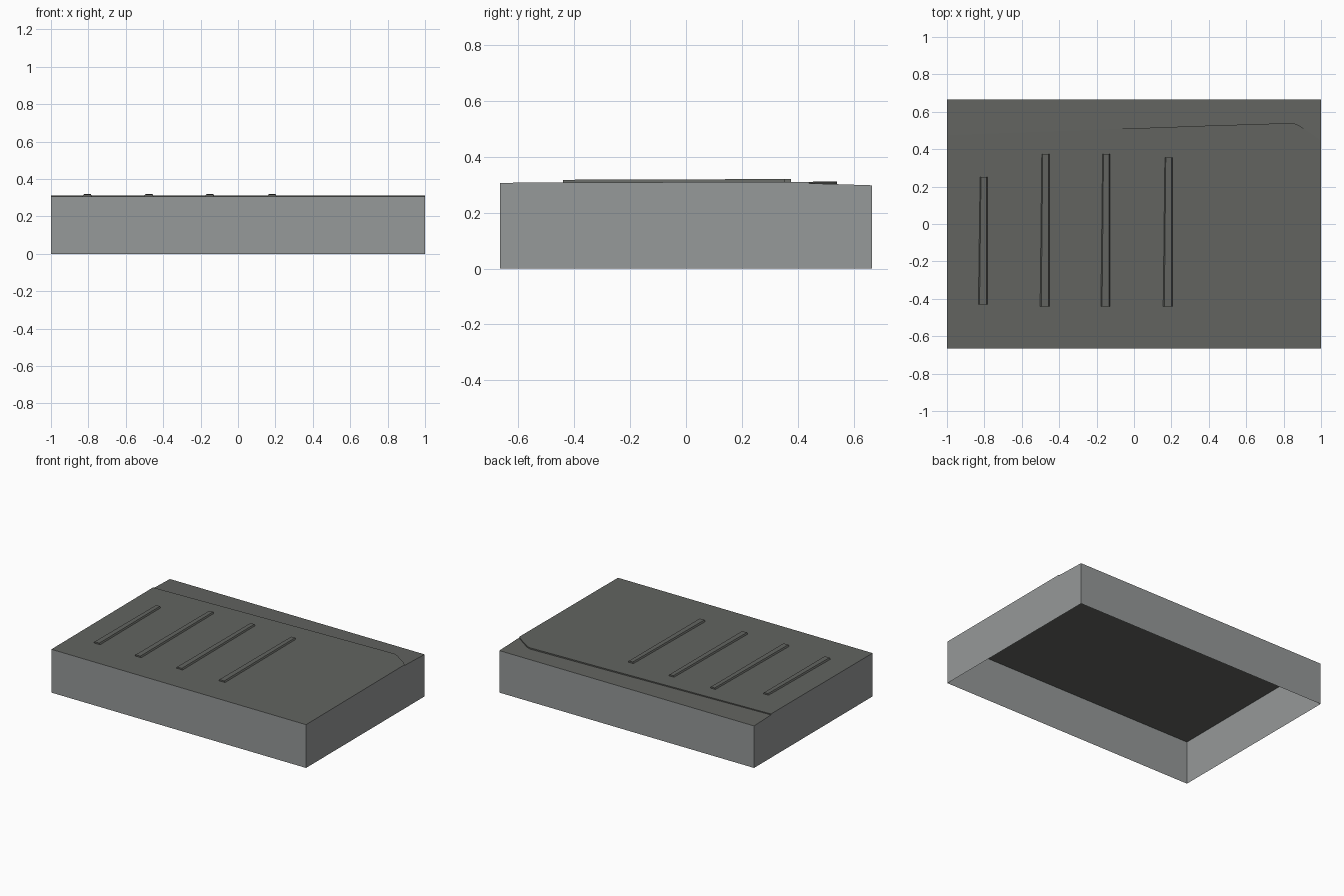
import bpy
import bmesh

if "Cube" in bpy.data.objects:
    bpy.data.objects.remove(bpy.data.objects["Cube"])


def material(name, rgb):
    m = bpy.data.materials.new(name)
    m.diffuse_color = (*rgb, 1)
    m.use_nodes = True
    m.node_tree.nodes["Principled BSDF"].inputs["Base Color"].default_value = m.diffuse_color
    return m


WALL = material("light grey", (0.305, 0.319, 0.319))
DECK = material("dark grey", (0.122, 0.127, 0.117))
HX, HY = 1.0, 0.665


def deck_z(y):
    # main deck rises very slightly towards the back
    return 0.307 + 0.004 * (y + HY) / 1.2


def strip_z(y):
    # back strip falls away gently
    return 0.304 - 0.006 * (y - 0.475) / 0.19


def build(name, faces, mat):
    """Make an object from a list of polygons, welding shared corners."""
    bm = bmesh.new()
    for pts in faces:
        bm.faces.new([bm.verts.new(p) for p in pts])
    bmesh.ops.remove_doubles(bm, verts=bm.verts, dist=0.0001)
    mesh = bpy.data.meshes.new(name)
    bm.to_mesh(mesh)
    bm.free()
    mesh.materials.append(mat)
    ob = bpy.data.objects.new(name, mesh)
    bpy.context.collection.objects.link(ob)
    return ob


# line where the deck steps down to the back strip, left to right
step = [(-HX, 0.475), (0.37, 0.525), (0.85, 0.54), (0.88, 0.528),
        (0.98, 0.46), (HX, 0.44)]
upper = [(x, y, deck_z(y)) for x, y in step]
lower = [(x, y, strip_z(y)) for x, y in step]
front_z, back_z = deck_z(-HY), strip_z(HY)

# outer walls, open underneath
left = [(-HX, HY, 0), (-HX, -HY, 0), (-HX, -HY, front_z), upper[0], lower[0],
        (-HX, HY, back_z)]
right = [(HX, -HY, 0), (HX, HY, 0), (HX, HY, back_z), lower[-1], upper[-1],
         (HX, -HY, front_z)]
front = [(-HX, -HY, 0), (HX, -HY, 0), (HX, -HY, front_z), (-HX, -HY, front_z)]
back = [(HX, HY, 0), (-HX, HY, 0), (-HX, HY, back_z), (HX, HY, back_z)]
build("walls", [left, right, front, back], WALL)

# top surface: deck, step and back strip
deck = [(-HX, -HY, front_z), (HX, -HY, front_z)] + upper[::-1]
strip = lower + [(HX, HY, back_z), (-HX, HY, back_z)]
risers = [[upper[i], upper[i + 1], lower[i + 1], lower[i]][::-1]
          for i in range(len(step) - 1)]
build("top_surface", [deck, strip] + risers, DECK)


def ridge(name, x, y0, y1):
    """Low bar with sloped sides, narrowing a little towards the back."""
    def ring(y, w, shift, top):
        z = deck_z(y)
        c = x + shift
        return [(c - w, y, z), (c + w, y, z),
                (c + w * 0.75, y, z + top), (c - w * 0.75, y, z + top)]
    a, b = ring(y0, 0.025, -0.002, 0.01), ring(y1, 0.02, 0.002, 0.01)
    sides = [[a[i], b[i], b[(i + 1) % 4], a[(i + 1) % 4]][::-1]
             for i in (1, 2, 3)]
    build(name, sides + [a, b[::-1]], DECK)


# four parallel raised bars
for i, (x, y0, y1) in enumerate([(-0.805, -0.43, 0.25), (-0.475, -0.44, 0.375),
                                 (-0.15, -0.44, 0.375), (0.183, -0.44, 0.355)]):
    ridge(f"raised_bar_{i + 1}", x, y0, y1)
